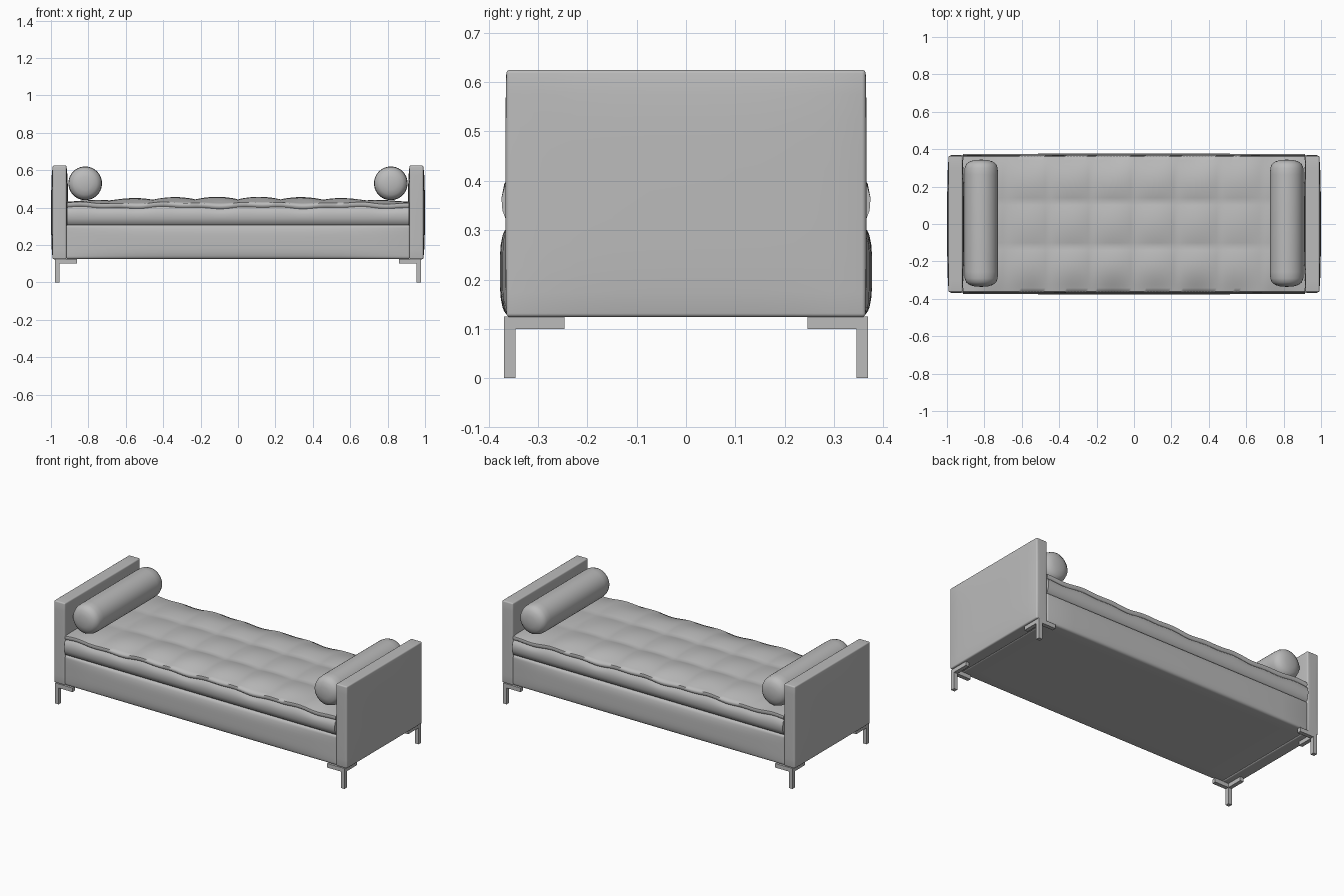
import bpy, bmesh, math
from mathutils import Vector

old = bpy.data.objects.get("Cube")
if old:
    bpy.data.objects.remove(old, do_unlink=True)

# One grey for everything
grey = bpy.data.materials.new("soft grey")
grey.use_nodes = True
COLOUR = (0.5, 0.5, 0.5, 1)
grey.diffuse_color = COLOUR
grey.node_tree.nodes["Principled BSDF"].inputs["Base Color"].default_value = COLOUR


def finish(name, bm, bevel=0.0, segments=4, angle=40):
    bmesh.ops.recalc_face_normals(bm, faces=bm.faces)
    mesh = bpy.data.meshes.new(name)
    bm.to_mesh(mesh)
    bm.free()
    mesh.materials.append(grey)
    obj = bpy.data.objects.new(name, mesh)
    bpy.context.collection.objects.link(obj)
    bpy.ops.object.select_all(action="DESELECT")
    obj.select_set(True)
    bpy.context.view_layer.objects.active = obj
    if bevel:
        mod = obj.modifiers.new("soft edges", "BEVEL")
        mod.width, mod.segments = bevel, segments
        mod.limit_method, mod.angle_limit = "ANGLE", math.radians(50)
        bpy.ops.object.modifier_apply(modifier=mod.name)
    bpy.ops.object.shade_smooth_by_angle(angle=math.radians(angle))
    return obj


def padded_box(name, low, high, puff, bevel):
    """Upholstered box whose faces swell by puff along each axis."""
    bm = bmesh.new()
    bmesh.ops.create_cube(bm, size=2)
    bmesh.ops.subdivide_edges(bm, edges=bm.edges, cuts=9, use_grid_fill=True)
    low, high = Vector(low), Vector(high)
    for v in bm.verts:
        c = v.co.copy()
        for i in range(3):
            a, b = c[(i + 1) % 3], c[(i + 2) % 3]
            swell = c[i] * puff[i] * (1 - a ** 4) * (1 - b ** 4)
            v.co[i] = low[i] + (high[i] - low[i]) * (c[i] + 1) / 2 + swell
    return finish(name, bm, bevel)


def box(bm, low, high):
    verts = bmesh.ops.create_cube(bm, size=1)["verts"]
    for v in verts:
        v.co = Vector([l + (h - l) * (c + 0.5) for l, h, c in zip(low, high, v.co)])


# Upholstered base
padded_box("base", (-0.92, -0.364, 0.125), (0.92, 0.364, 0.308), (0, 0.013, 0), 0.012)

# Mattress: cross-sections swept along the length, with a seam and a tufted top
SIDE = [(0.345, 0.302), (0.362, 0.313), (0.372, 0.34), (0.374, 0.365),
        (0.368, 0.388), (0.357, 0.4), (0.366, 0.41), (0.362, 0.424)]
LENGTH, STEPS, ACROSS = 0.915, 112, 36
TUFT_X, TUFT_Y = 0.228, 0.236


def top_height(x, y):
    ends = 1 - (abs(x) / LENGTH) ** 4
    sides = 1 - (abs(y) / 0.362) ** 6
    puff_x = abs(math.cos(math.pi * (x / TUFT_X + 0.5))) ** 0.8
    puff_y = abs(math.cos(math.pi * y / TUFT_Y)) ** 0.8
    crown = 0.016 + 0.010 * (1 - (x / LENGTH) ** 2)
    return 0.424 + sides * (0.008 + ends * (crown * (0.35 + 0.65 * puff_y) * (0.45 + 0.55 * puff_x)))


bm = bmesh.new()
rings = []
for i in range(STEPS + 1):
    x = -LENGTH + 2 * LENGTH * i / STEPS
    wave = 0.004 * math.sin(13 * x) + 0.003 * math.sin(29 * x + 1)
    right = [(-y, z + (wave if z > 0.38 else 0)) for y, z in SIDE]
    left = [(-y, z) for y, z in reversed(right)]
    top = []
    for j in range(1, ACROSS):
        y = 0.362 * (2 * j / ACROSS - 1)
        top.append((y, top_height(x, y) + wave * (abs(y) / 0.362) ** 4))
    rings.append([bm.verts.new((x, y, z)) for y, z in right + top + left])
for a, b in zip(rings, rings[1:]):
    for k in range(len(a)):
        n = (k + 1) % len(a)
        bm.faces.new((a[k], a[n], b[n], b[k]))
bm.faces.new(rings[0])
bm.faces.new(rings[-1])
finish("mattress", bm, angle=60)

# Bolster profile: (radius, distance from the middle)
BOLSTER = [(0, 0.34), (0.035, 0.338), (0.062, 0.33), (0.08, 0.316), (0.088, 0.295), (0.09, 0.26)]

for side, word in ((-1, "right"), (1, "left")):
    # Padded end panel
    xs = sorted((side * 0.917, side * 0.991))
    padded_box(word + "_end_panel", (xs[0], -0.364, 0.124), (xs[1], 0.364, 0.625),
               (0.008, 0.002, 0), 0.018)

    # Round bolster cushion
    bm = bmesh.new()
    profile = [(r, d) for r, d in BOLSTER] + [(r, -d) for r, d in reversed(BOLSTER)]
    verts = [bm.verts.new((side * 0.817 + r, d + 0.004, 0.53)) for r, d in profile]
    edges = [bm.edges.new(pair) for pair in zip(verts, verts[1:])]
    bmesh.ops.spin(bm, geom=verts + edges, cent=(side * 0.817, 0, 0.53), axis=(0, 1, 0),
                   angle=math.tau, steps=40)
    bmesh.ops.remove_doubles(bm, verts=bm.verts, dist=0.0005)
    finish(word + "_bolster", bm)

    # Corner legs: a post with two bracket bars under the frame
    for depth, place in ((-1, "front"), (1, "back")):
        bm = bmesh.new()
        for reach_x, reach_y, bottom, top_z in ((0.955, 0.345, 0, 0.1),
                                                (0.862, 0.345, 0.1, 0.125),
                                                (0.955, 0.246, 0.1, 0.125)):
            px = sorted((side * reach_x, side * 0.979))
            py = sorted((depth * reach_y, depth * 0.369))
            box(bm, (px[0], py[0], bottom), (px[1], py[1], top_z))
        finish(place + "_" + word + "_leg", bm)
